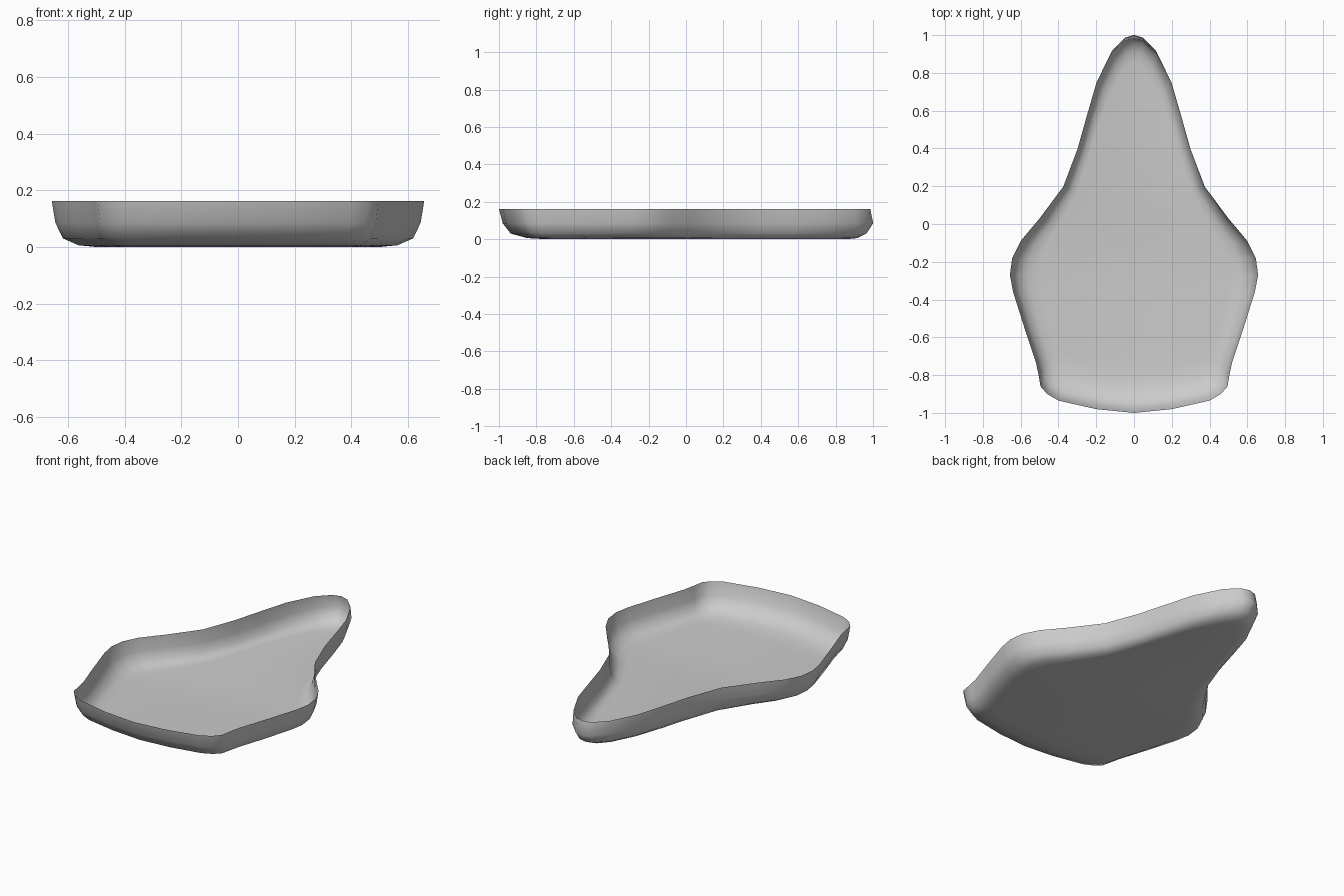
import bpy
import bmesh

if "Cube" in bpy.data.objects:
    bpy.data.objects.remove(bpy.data.objects["Cube"])

# Right half, tip to front: outer wall outline (x, y) and flat floor outline (x, y)
HALF = [
    (0, 1.0, 0, .86), (.05, .985, .03, .85), (.12, .915, .075, .79),
    (.20, .755, .135, .67), (.25, .58, .19, .52), (.30, .40, .24, .36),
    (.375, .20, .305, .16), (.50, .03, .40, -.01), (.60, -.09, .47, -.12),
    (.645, -.18, .495, -.20), (.657, -.27, .50, -.28), (.64, -.36, .49, -.36),
    (.58, -.55, .45, -.54), (.52, -.73, .42, -.65), (.505, -.80, .41, -.69),
    (.495, -.86, .39, -.715), (.46, -.90, .35, -.73), (.40, -.935, .30, -.737),
    (.20, -.98, .15, -.747), (0, -1.0, 0, -.75),
]
# Wall section: (height, fraction of the way from outer outline to floor)
SECTION = [(.162, 0), (.085, .08), (.03, .25), (.006, .6), (0, 1)]

# Full loop by mirroring the half outline
outline = HALF + [(-a, b, -c, d) for a, b, c, d in reversed(HALF[1:-1])]

bm = bmesh.new()
rings = []
for i, (z, f) in enumerate(SECTION):
    ring = []
    for ox, oy, fx, fy in outline:
        # At the narrow end the rim tucks in and the wall bulges below it
        shift = max(oy, 0) * (-.015 if i == 0 else .012 if i == 1 else 0)
        ring.append(bm.verts.new((ox + (fx - ox) * f,
                                  oy + (fy - oy) * f + shift, z)))
    rings.append(ring)

# Curved wall between the rings
n = len(outline)
for upper, lower in zip(rings, rings[1:]):
    for i in range(n):
        j = (i + 1) % n
        bm.faces.new((upper[i], upper[j], lower[j], lower[i]))

# Flat floor, in strips across the mirror line
floor, h = rings[-1], len(HALF) - 1
bm.faces.new((floor[0], floor[1], floor[-1]))
for i in range(1, h - 1):
    bm.faces.new((floor[-i], floor[i], floor[i + 1], floor[-i - 1]))
bm.faces.new((floor[h + 1], floor[h - 1], floor[h]))

bmesh.ops.recalc_face_normals(bm, faces=bm.faces[:])
bm.faces.ensure_lookup_table()
if bm.faces[-1].normal.z > 0:
    bmesh.ops.reverse_faces(bm, faces=bm.faces[:])

mesh = bpy.data.meshes.new("shallow_tray")
bm.to_mesh(mesh)
bm.free()
mesh.polygons.foreach_set("use_smooth", [True] * len(mesh.polygons))
tray = bpy.data.objects.new("shallow_tray", mesh)
bpy.context.collection.objects.link(tray)
